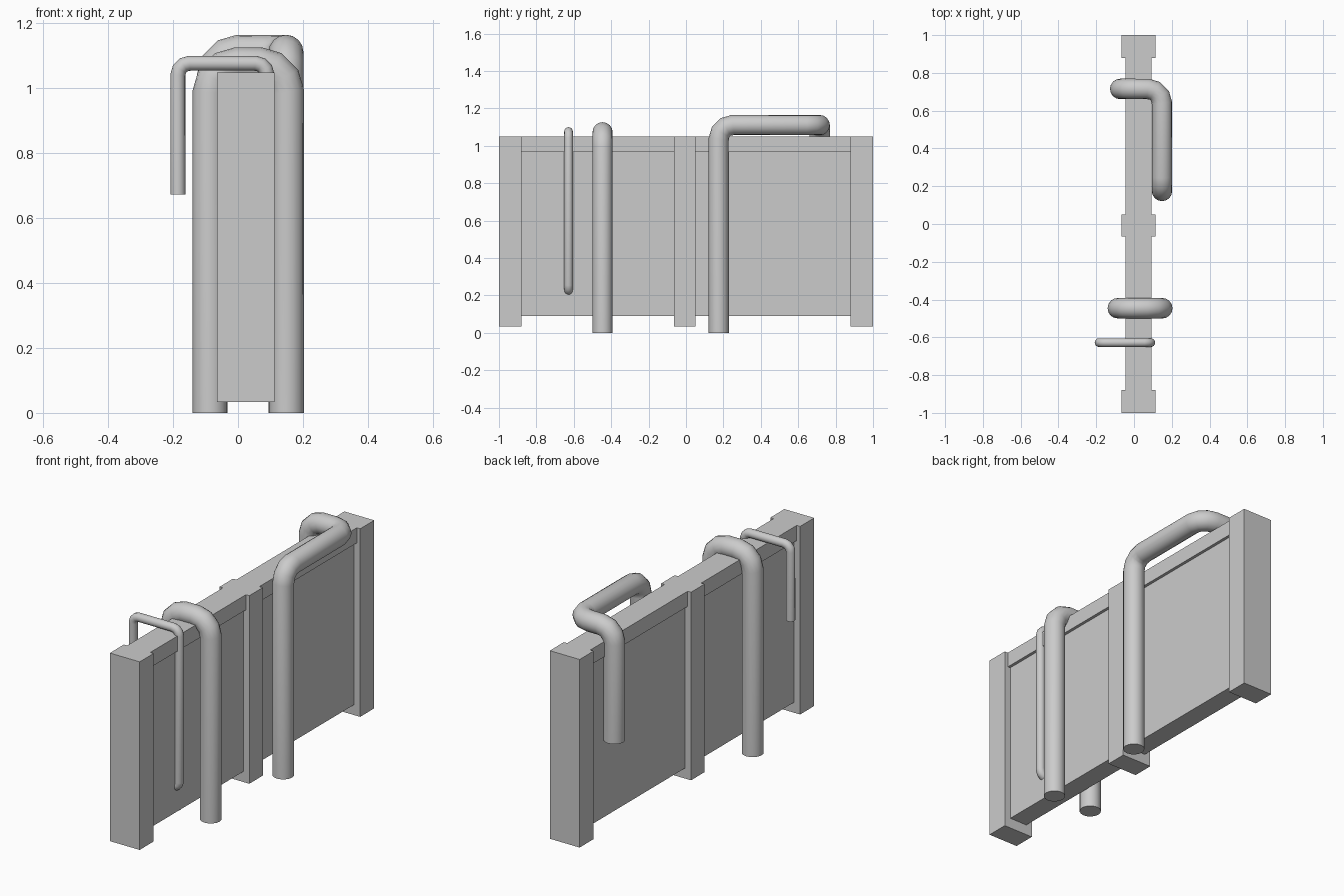
import bpy, math
from mathutils import Vector

if "Cube" in bpy.data.objects:
    bpy.data.objects.remove(bpy.data.objects["Cube"])


def box(name, x0, x1, y0, y1, z0, z1):
    bpy.ops.mesh.primitive_cube_add(size=1, location=((x0 + x1) / 2, (y0 + y1) / 2, (z0 + z1) / 2))
    ob = bpy.context.object
    ob.name = name
    ob.scale = (x1 - x0, y1 - y0, z1 - z0)
    bpy.ops.object.transform_apply(location=False, rotation=False, scale=True)
    return ob


def round_corners(corners, radius, steps=3):
    """Replace each inner corner of a right-angled path with a circular bend."""
    pts = [Vector(c) for c in corners]
    out = [pts[0]]
    for a, b, c in zip(pts, pts[1:], pts[2:]):
        u, v = (a - b).normalized(), (c - b).normalized()
        centre = b + (u + v) * radius
        for i in range(steps + 1):
            t = math.pi / 2 * i / steps
            out.append(centre - v * radius * math.cos(t) - u * radius * math.sin(t))
    return out + [pts[-1]]


def pipe(name, corners, radius, bend):
    curve = bpy.data.curves.new(name, 'CURVE')
    curve.dimensions = '3D'
    curve.bevel_depth = radius
    curve.bevel_resolution = 6
    curve.use_fill_caps = True
    pts = round_corners(corners, bend)
    spline = curve.splines.new('POLY')
    spline.points.add(len(pts) - 1)
    for sp, p in zip(spline.points, pts):
        sp.co = (*p, 1)
    ob = bpy.data.objects.new(name, curve)
    bpy.context.collection.objects.link(ob)
    bpy.ops.object.select_all(action='DESELECT')
    ob.select_set(True)
    bpy.context.view_layer.objects.active = ob
    bpy.ops.object.convert(target='MESH')
    bpy.ops.object.shade_smooth_by_angle(angle=math.radians(40))
    return bpy.context.object


CX, TOP = 0.024, 1.049

# Posts
posts = [(-1, -0.88), (-0.065, 0.05), (0.88, 1)]
for i, (y0, y1) in enumerate(posts):
    box(f"post_{i + 1}", CX - 0.089, CX + 0.089, y0, y1, 0.034, TOP)

# Panels and the wider capping rails between posts
for i in range(2):
    y0, y1 = posts[i][1], posts[i + 1][0]
    box(f"panel_{i + 1}", CX - 0.053, CX + 0.053, y0, y1, 0.09, 0.967)
    box(f"top_rail_{i + 1}", CX - 0.069, CX + 0.069, y0, y1, 0.967, TOP)

# Thick pipe straight over the wall
pipe("straight_pipe", [(0.15, -0.446, 0), (0.15, -0.446, 1.073),
                       (-0.086, -0.446, 1.073), (-0.086, -0.446, 0)], 0.054, 0.085)

# Thick pipe running along the wall top before crossing
pipe("offset_pipe", [(0.148, 0.175, 0), (0.148, 0.175, 1.111), (0.148, 0.715, 1.111),
                     (-0.073, 0.715, 1.111), (-0.073, 0.715, 0.51)], 0.054, 0.075)

# Thin conduit that bends into the panel at its lower end
pipe("thin_conduit", [(0.03, -0.628, 0.222), (0.089, -0.628, 0.222), (0.089, -0.628, 1.077),
                      (-0.185, -0.628, 1.077), (-0.185, -0.628, 0.673)], 0.023, 0.035)
